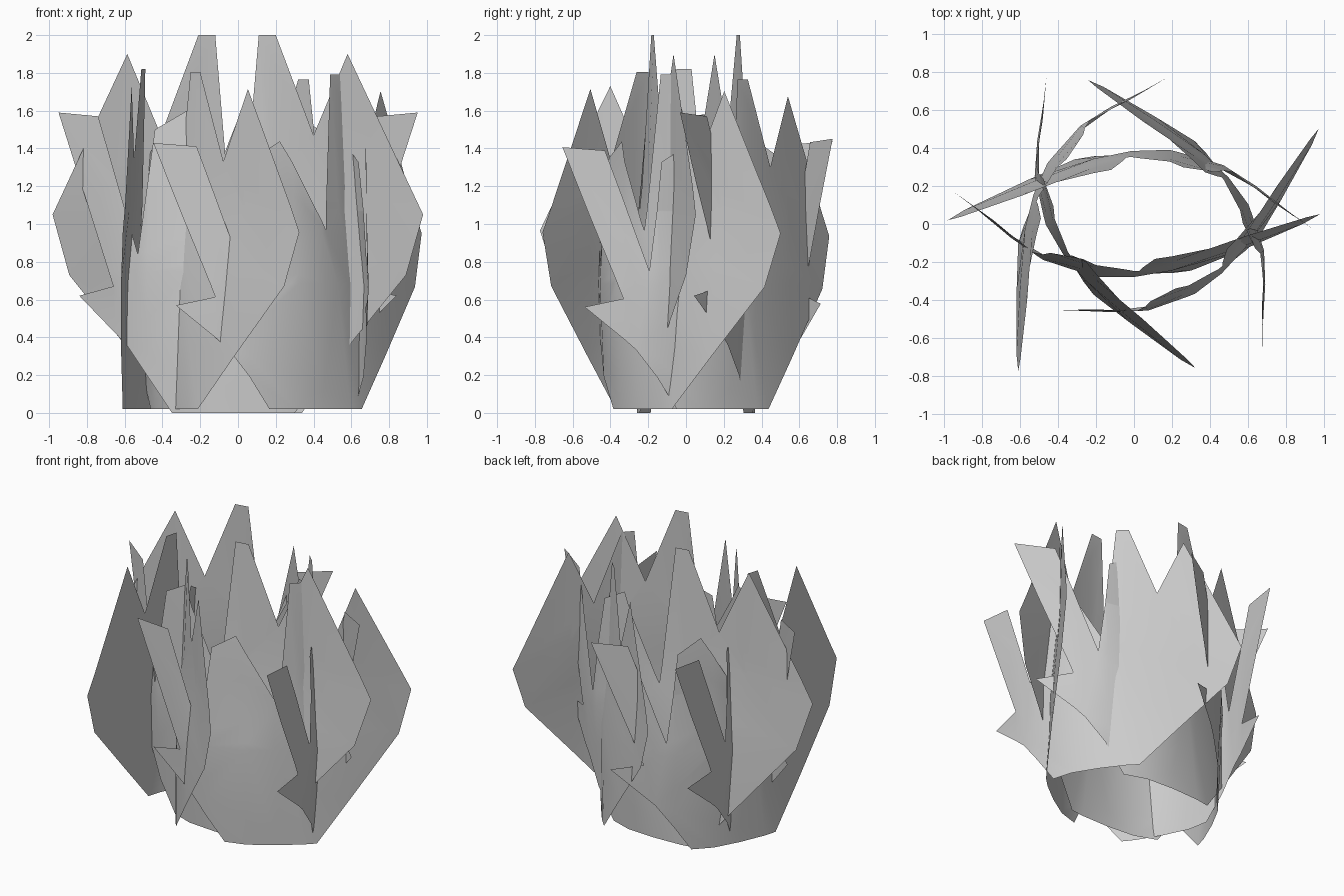
import bpy, bmesh
from math import radians
from mathutils import Matrix, Vector

if "Cube" in bpy.data.objects:
    bpy.data.objects.remove(bpy.data.objects["Cube"])

# Jagged leaf card outline (x, z), before bending
OUTLINE = [(.3, 0), (.89, .73), (.98, 1.05), (.58, 1.9), (.40, 1.47), (.2, 2), (.11, 2),
           (.03, 1.07), (-.27, 1.6), (-.44, 1.5), (-.53, .84), (-.74, 1.57), (-.95, 1.59),
           (-.66, .67), (-.84, .62), (-.59, .36), (-.35, 0)]
# Plan curve (x, y), lean (z, dy) and twist of the foot (x, dy) of the card
PLAN = [(-.95, .17), (-.65, -.07), (-.48, -.18), (-.2, -.26), (0, -.26), (.2, -.215),
        (.55, -.095), (.98, .06)]
LEAN = [(0, 0), (.75, -.025), (1.2, .025), (2, .08)]
WEIGHT = [(-.95, 0), (-.3, 1.1), (.15, .6), (.58, .25), (.98, 0)]
TWIST = [(-.35, .03), (0, 0), (.3, -.065)]
CENTRE = Vector((.015, .115, 0))


def interp(table, t):
    if t <= table[0][0]:
        return table[0][1]
    for (a, va), (b, vb) in zip(table, table[1:]):
        if t <= b:
            return va + (vb - va) * (t - a) / (b - a)
    return table[-1][1]


def card_mesh():
    bm = bmesh.new()
    bm.faces.new([bm.verts.new((x, 0, z)) for x, z in OUTLINE])
    bm.normal_update()
    bmesh.ops.triangulate(bm, faces=bm.faces[:])
    # Cut at each bend line
    cuts = [((x, 0, 0), (1, 0, 0)) for x, _ in PLAN[1:-1]]
    cuts += [((0, 0, z), (0, 0, 1)) for z, _ in LEAN[1:-1]]
    for co, no in cuts:
        bmesh.ops.bisect_plane(bm, geom=bm.verts[:] + bm.edges[:] + bm.faces[:],
                               plane_co=co, plane_no=no, dist=1e-5)
    # Bend around the clump, lean inward at the top, twist the foot
    for v in bm.verts:
        x, _, z = v.co
        v.co.y = (interp(PLAN, x) + interp(LEAN, z) * interp(WEIGHT, x)
                  + interp(TWIST, x) * max(0, 1 - z / 1.2))
        v.co -= CENTRE
    bmesh.ops.recalc_face_normals(bm, faces=bm.faces[:])
    me = bpy.data.meshes.new("leaf_card")
    bm.to_mesh(me)
    bm.free()
    for p in me.polygons:
        p.use_smooth = True
    return me


# Six copies around the clump: angle, scale, x, y, z
mesh = card_mesh()
PLACES = [(0, 1, .015, .115, 0),
          (182, 1, -.015, -.01, 0),
          (-59.4, .892, -.065, .01, .02),
          (37.5, .886, .26, .025, .02),
          (126.6, .872, .215, .05, .02),
          (-113.6, .9, -.21, 0, .02)]
for i, (ang, s, x, y, z) in enumerate(PLACES):
    ob = bpy.data.objects.new(f"leaf_card_{i + 1}", mesh)
    bpy.context.collection.objects.link(ob)
    ob.matrix_world = (Matrix.Translation((x, y, z)) @ Matrix.Rotation(radians(ang), 4, 'Z')
                       @ Matrix.Scale(s, 4))
